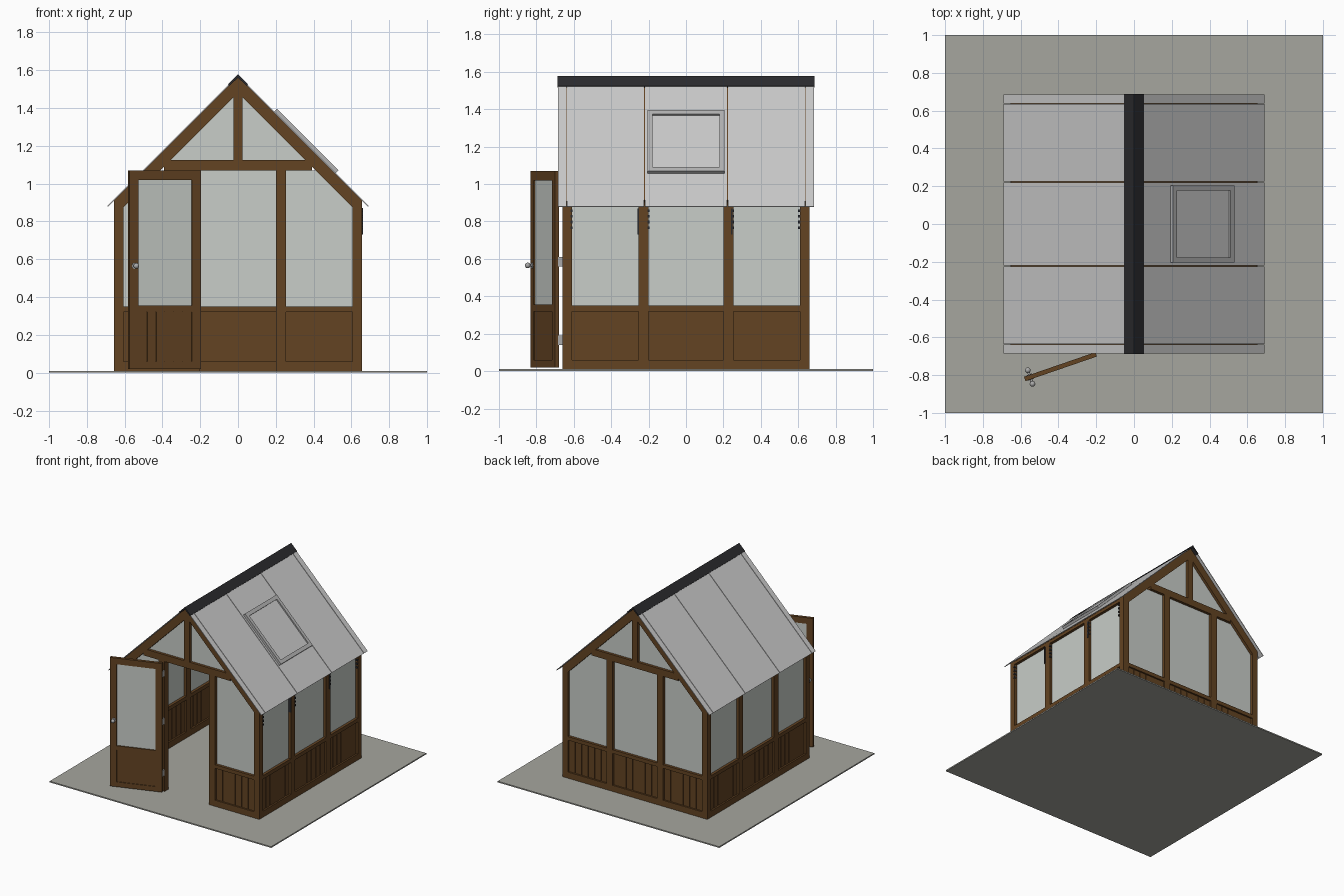
import bpy, bmesh
from math import radians, pi
from mathutils import Matrix, Vector

if "Cube" in bpy.data.objects:
    bpy.data.objects.remove(bpy.data.objects["Cube"], do_unlink=True)


def material(name, r, g, b):
    m = bpy.data.materials.new(name)
    m.use_nodes = True
    m.diffuse_color = (r, g, b, 1)
    m.node_tree.nodes["Principled BSDF"].inputs["Base Color"].default_value = (r, g, b, 1)
    return m


WOOD = material("brown wood", .125, .056, .016)
GLASS = material("wall glass", .58, .61, .58)
ROOF = material("roof glass", .6, .6, .6)
FRAME = material("grey frame", .45, .45, .45)
DARK = material("dark metal", .024, .024, .027)
STEEL = material("steel", .4, .4, .4)
PAVING = material("paving", .38, .38, .345)


class Part:
    """Collects boxes and prisms into one named object."""

    def __init__(self, name, mat, matrix=Matrix()):
        self.name, self.mat, self.matrix = name, mat, matrix
        self.bm = bmesh.new()

    def box(self, x0, x1, y0, y1, z0, z1):
        mid = Vector((x0 + x1, y0 + y1, z0 + z1)) / 2
        size = Matrix.Diagonal((x1 - x0, y1 - y0, z1 - z0, 1))
        bmesh.ops.create_cube(self.bm, size=1, matrix=Matrix.Translation(mid) @ size)

    def prism(self, points, y0, y1):
        face = self.bm.faces.new([self.bm.verts.new((x, y0, z)) for x, z in points])
        made = bmesh.ops.extrude_face_region(self.bm, geom=[face])["geom"]
        moved = [v for v in made if isinstance(v, bmesh.types.BMVert)]
        bmesh.ops.translate(self.bm, verts=moved, vec=(0, y1 - y0, 0))

    def knob(self, x, y, z, radius):
        bmesh.ops.create_uvsphere(self.bm, u_segments=16, v_segments=10, radius=radius,
                                  matrix=Matrix.Translation((x, y, z)))

    def rod(self, x, z, radius, length):
        bmesh.ops.create_cone(self.bm, cap_ends=True, segments=16, radius1=radius,
                              radius2=radius, depth=length,
                              matrix=Matrix.Translation((x, 0, z)) @ Matrix.Rotation(pi / 2, 4, 'X'))

    def finish(self):
        bmesh.ops.recalc_face_normals(self.bm, faces=self.bm.faces)
        mesh = bpy.data.meshes.new(self.name)
        self.bm.to_mesh(mesh)
        self.bm.free()
        mesh.materials.append(self.mat)
        ob = bpy.data.objects.new(self.name, mesh)
        ob.matrix_world = self.matrix
        bpy.context.collection.objects.link(ob)
        return ob


HX, HY = .655, .66        # outer half width and half depth
T = .05                   # timber thickness
SILL, PANEL, RAIL, TIE = .06, .32, .35, 1.07
PEAK, EAVE = 1.565, .905


def boards(part, u0, u1, z0, z1, depth):
    """Backed vertical boards with narrow grooves."""
    part.box(u0, u1, -depth / 4, depth / 4, z0, z1)
    n = round((u1 - u0) / .054)
    step = (u1 - u0) / n
    for i in range(n):
        part.box(u0 + i * step + .002, u0 + (i + 1) * step - .002, -depth / 2, depth / 2, z0, z1)


def bay(part, u0, u1):
    part.box(u0, u1, -T / 2, T / 2, .01, SILL)
    part.box(u0, u1, -T / 2, T / 2, PANEL, RAIL)
    boards(part, u0, u1, SILL, PANEL, .024)


# Ground slab
slab = Part("ground_slab", PAVING)
slab.box(-1, 1, -1, 1, 0, .01)
slab.finish()

# Gable walls: frame, boarded base and glass
for name, angle in (("front", 0), ("back", pi)):
    place = Matrix.Rotation(angle, 4, 'Z') @ Matrix.Translation((0, -HY + T / 2, 0))
    wall = Part(name + "_wall_frame", WOOD, place)
    glass = Part(name + "_wall_glass", GLASS, place)
    inner = HX - T
    for s in (-1, 1):
        wall.prism([(s * HX, .01), (s * HX, EAVE), (s * inner, EAVE + T), (s * inner, .01)], -T / 2, T / 2)
        wall.box(min(s * .2, s * .255), max(s * .2, s * .255), -T / 2, T / 2, .01, TIE)
        bay(wall, *sorted((s * .255, s * inner)))
        wall.prism([(0, PEAK), (s * HX, PEAK - HX), (s * HX, PEAK - HX - .02),
                    (s * (HX - T), PEAK - HX - .035), (0, PEAK - .085)], -T / 2, T / 2)
        glass.prism([(s * .25, RAIL), (s * .61, RAIL), (s * .61, .91),
                     (s * .45, TIE), (s * .25, TIE)], -.003, .003)
    wall.box(-.39, .39, -T / 2, T / 2, TIE, TIE + .055)
    wall.box(-.025, .025, -T / 2, T / 2, TIE + .055, PEAK - .05)
    glass.prism([(-.43, TIE + .02), (.43, TIE + .02), (0, PEAK - .05)], -.003, .003)
    if name == "back":
        bay(wall, -.2, .2)
        glass.box(-.2, .2, -.003, .003, RAIL, TIE)
    wall.finish()
    glass.finish()

# Long side walls
for name, angle in (("left", pi / 2), ("right", -pi / 2)):
    place = Matrix.Rotation(angle, 4, 'Z') @ Matrix.Translation((0, -HX + T / 2, 0))
    wall = Part(name + "_wall_frame", WOOD, place)
    glass = Part(name + "_wall_glass", GLASS, place)
    for s in (-1, 1):
        u0, u1 = sorted((s * .2, s * .255))
        wall.box(u0, u1, -T / 2, T / 2, .01, .9)
        bay(wall, *sorted((s * .255, s * .61)))
    bay(wall, -.2, .2)
    wall.box(-.61, .61, -T / 2, T / 2, .88, EAVE)
    glass.box(-.61, .61, -.003, .003, RAIL, .88)
    wall.finish()
    glass.finish()

# Dark window catches under one eave
catches = Part("window_catches", DARK)
for y in (-.612, -.2, .25, .606):
    for i in range(4):
        z = .76 + i * .03
        catches.box(.64, .66, y - .006, y + .006, z, z + .014)
for y in (-.256, .244):
    catches.box(.64, .66, y - .004, y + .004, .73, .87)
catches.finish()

# Roof: inner rafters, panes with narrow joints, ridge cap
rafters = Part("inner_rafters", WOOD)
panes = Part("roof_panes", ROOF)
ridge = Part("ridge_cap", DARK)
joints = [-.687, -.637, -.222, .222, .637, .687]
for s in (-1, 1):
    for y in (-.222, .222):
        rafters.prism([(0, PEAK), (s * .65, PEAK - .65), (s * .62, PEAK - .68), (0, PEAK - .07)],
                      y - .02, y + .02)
    for a, b in zip(joints, joints[1:]):
        panes.prism([(0, 1.573), (s * .692, .881), (s * .688, .877), (0, PEAK)], a + .002, b - .002)
    ridge.prism([(0, 1.578), (s * .053, 1.525), (s * .047, 1.516), (0, 1.56)], -.687, .687)
for part in (rafters, panes, ridge):
    part.finish()

# Roof vent lying on the slope
slope = Matrix.Translation((.355, 0, 1.219)) @ Matrix.Rotation(radians(45), 4, 'Y')
vent = Part("roof_vent_frame", FRAME, slope)
for s in (-1, 1):
    x0, x1 = sorted((s * .2, s * .23))
    vent.box(x0, x1, -.205, .205, 0, .02)
    y0, y1 = sorted((s * .178, s * .205))
    vent.box(-.2, .2, y0, y1, 0, .02)
vent.finish()
vent_glass = Part("roof_vent_glass", ROOF, slope)
vent_glass.box(-.2, .2, -.178, .178, .002, .01)
vent_glass.finish()

# Open door, hinged at the origin and reaching along -x
hinge = Matrix.Translation((-.2, -.69, 0)) @ Matrix.Rotation(radians(19), 4, 'Z')
W, D = .4, .012
door = Part("door_frame", WOOD, hinge)
for u in (-W, -T):
    door.box(u, u + T, -D, D, .02, TIE)
for z0, z1 in ((.02, SILL), (PANEL, RAIL + .005), (1.02, TIE)):
    door.box(-W + T, -T, -D, D, z0, z1)
boards(door, -W + T, -T, SILL, PANEL, .014)
door.finish()
door_glass = Part("door_glass", GLASS, hinge)
door_glass.box(-W + T, -T, -.003, .003, RAIL, 1.02)
door_glass.finish()

# Door knobs and hinges
knobs = Part("door_knobs", STEEL, hinge)
knobs.rod(-W + .03, .565, .007, .07)
knobs.rod(-W + .03, .565, .016, .03)
for s in (-1, 1):
    knobs.knob(-W + .03, s * .038, .565, .015)
ob = knobs.finish()
bpy.context.view_layer.objects.active = ob
ob.select_set(True)
bpy.ops.object.shade_smooth_by_angle()
ob.select_set(False)
hinges = Part("door_hinges", STEEL)
for z in (.14, .56, .95):
    hinges.box(-.212, -.2, -.685, -.655, z, z + .05)
hinges.finish()
